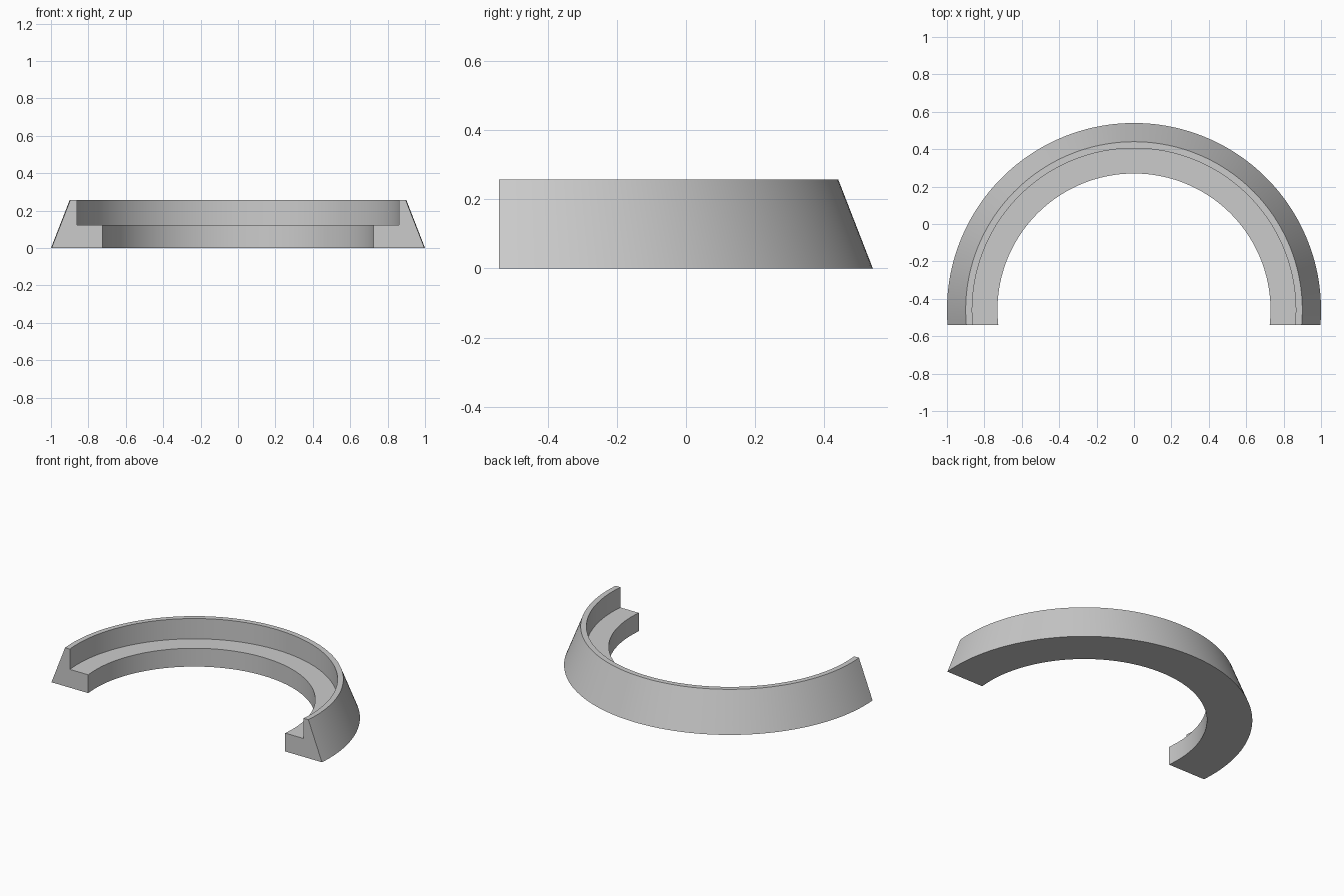
import bpy
import bmesh
import math

cube = bpy.data.objects.get("Cube")
if cube:
    bpy.data.objects.remove(cube, do_unlink=True)

SEGMENTS = 96
CENTRE_Y = -0.46   # axis of the arc
OVERRUN = 0.08     # how far the flat ends reach past the half circle

# Cross-section as (radius, height): sloped outer wall, thin rim, inner ledge
profile = [(1.0, 0.0), (0.9, 0.257), (0.865, 0.257),
           (0.865, 0.122), (0.73, 0.122), (0.73, 0.0)]

# One plain grey
grey = bpy.data.materials.new("plain_grey")
grey.use_nodes = True
colour = (0.6, 0.6, 0.6, 1.0)
grey.diffuse_color = colour
grey.node_tree.nodes["Principled BSDF"].inputs["Base Color"].default_value = colour


def section(bm, t):
    """Cross-section at fraction t of the sweep; both ends lie in one flat plane."""
    verts = []
    for radius, height in profile:
        extra = math.asin(OVERRUN / radius)
        angle = -extra + t * (math.pi + 2 * extra)
        verts.append(bm.verts.new((radius * math.cos(angle),
                                   CENTRE_Y + radius * math.sin(angle), height)))
    return verts


# Sweep the cross-section round the arc and cap both ends
bm = bmesh.new()
rings = [section(bm, i / SEGMENTS) for i in range(SEGMENTS + 1)]
count = len(profile)
for a, b in zip(rings, rings[1:]):
    for k in range(count):
        n = (k + 1) % count
        bm.faces.new((a[k], b[k], b[n], a[n]))
bm.faces.new(rings[0])
bm.faces.new(rings[-1])
bmesh.ops.recalc_face_normals(bm, faces=bm.faces)

mesh = bpy.data.meshes.new("stepped_half_ring")
bm.to_mesh(mesh)
bm.free()
mesh.materials.append(grey)
ring = bpy.data.objects.new("stepped_half_ring", mesh)
bpy.context.collection.objects.link(ring)

# Smooth round the arc, sharp at the profile corners
bpy.ops.object.select_all(action='DESELECT')
ring.select_set(True)
bpy.context.view_layer.objects.active = ring
bpy.ops.object.shade_smooth_by_angle(angle=math.radians(30))
